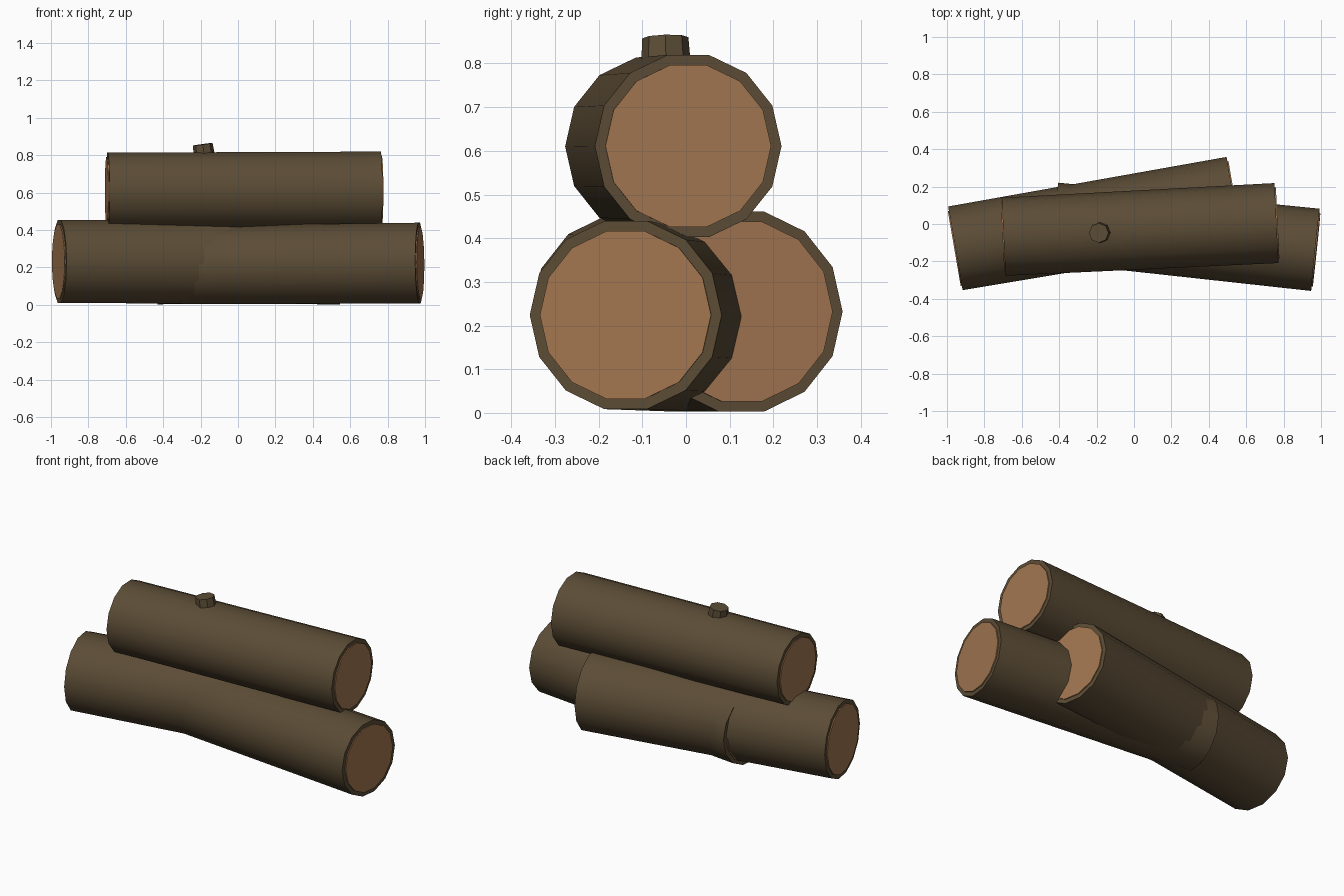
import bpy
import bmesh
from math import cos, sin, pi, radians
from mathutils import Vector

cube = bpy.data.objects.get("Cube")
if cube:
    bpy.data.objects.remove(cube)


def make_material(name, color):
    mat = bpy.data.materials.new(name)
    mat.use_nodes = True
    mat.diffuse_color = color
    bsdf = mat.node_tree.nodes["Principled BSDF"]
    bsdf.inputs["Base Color"].default_value = color
    bsdf.inputs["Roughness"].default_value = 0.9
    return mat


BARK = make_material("bark brown", (0.105, 0.072, 0.036, 1))
WOOD = make_material("cut wood", (0.36, 0.18, 0.08, 1))


def lathe(name, start, axis, side, sides, profile):
    """Loft rings of (distance, radius, material) along an axis and cap both ends."""
    up = axis.cross(side)
    bm = bmesh.new()
    rings = []
    for dist, radius, _ in profile:
        centre = start + axis * dist
        angles = [2 * pi * i / sides for i in range(sides)]
        rings.append([bm.verts.new(centre + (side * cos(a) + up * sin(a)) * radius)
                      for a in angles])
    for k in range(len(rings) - 1):
        low, high = rings[k], rings[k + 1]
        for i in range(sides):
            j = (i + 1) % sides
            face = bm.faces.new((low[i], low[j], high[j], high[i]))
            face.material_index = profile[k][2]
    for ring, entry in ((rings[0][::-1], profile[0]), (rings[-1], profile[-1])):
        bm.faces.new(ring).material_index = entry[2]
    bmesh.ops.recalc_face_normals(bm, faces=bm.faces)
    mesh = bpy.data.meshes.new(name)
    bm.to_mesh(mesh)
    bm.free()
    mesh.materials.append(BARK)
    mesh.materials.append(WOOD)
    obj = bpy.data.objects.new(name, mesh)
    bpy.context.collection.objects.link(obj)
    bpy.ops.object.select_all(action="DESELECT")
    obj.select_set(True)
    bpy.context.view_layer.objects.active = obj
    bpy.ops.object.shade_smooth_by_angle(angle=radians(32))
    return obj


def log(name, start, end, r_start, r_end, rim=0.024, proud=0.006):
    """Tapered bark tube with a slightly raised wood disc at each end."""
    start, end = Vector(start), Vector(end)
    length = (end - start).length
    axis = (end - start).normalized()
    side = Vector((0, 0, 1)).cross(axis).normalized()
    profile = [(-proud, r_start - rim, 1), (0, r_start - rim, 0),
               (0, r_start, 0), (length, r_end, 0),
               (length, r_end - rim, 1), (length + proud, r_end - rim, 1)]
    return lathe(name, start, axis, side, 14, profile)


# Two crossing logs on the ground and one resting on top
log("back_log", (-0.955, -0.13, 0.232), (0.535, 0.127, 0.232), 0.227, 0.235)
log("front_log", (-0.427, 0.008, 0.212), (0.97, -0.138, 0.224), 0.214, 0.221)
log("top_log", (-0.697, -0.068, 0.61), (0.762, 0.005, 0.611), 0.209, 0.214)

# Leaning stub of a cut branch
lean = Vector((-0.14, -0.03, 1)).normalized()
across = Vector((0, 1, 0)).cross(lean).normalized()
lathe("branch_stub", Vector((-0.172, -0.044, 0.74)), lean, across, 8,
      [(0, 0.06, 0), (0.12, 0.053, 0)])
